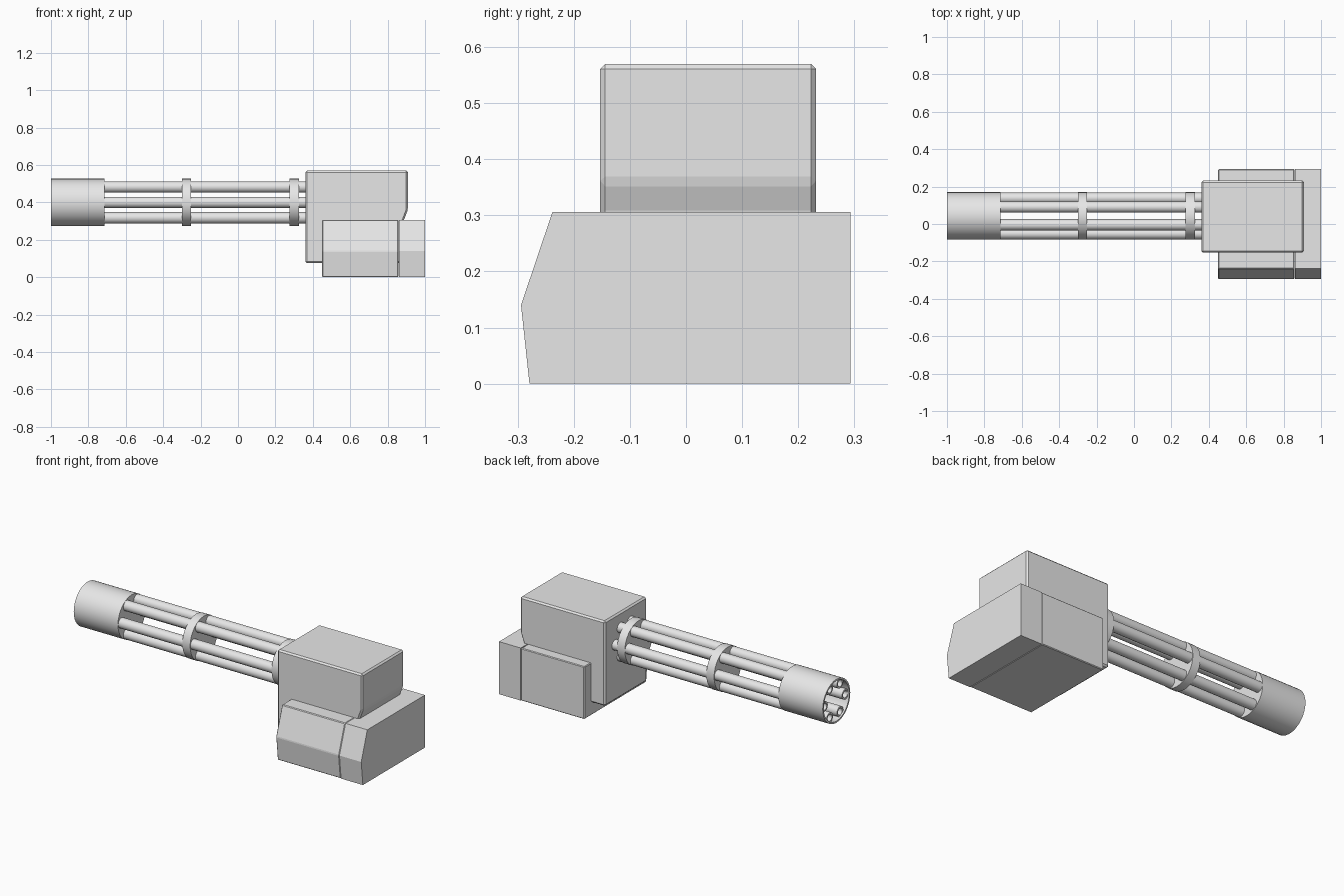
import bpy, bmesh, math

cube = bpy.data.objects.get("Cube")
if cube:
    bpy.data.objects.remove(cube, do_unlink=True)

grey = bpy.data.materials.new("light grey metal")
grey.use_nodes = True
grey.diffuse_color = (0.8, 0.8, 0.8, 1)
grey.node_tree.nodes["Principled BSDF"].inputs["Base Color"].default_value = (0.8, 0.8, 0.8, 1)

AXIS_Y, AXIS_Z = 0.043, 0.4


def finish(name, bm, smooth=False):
    bmesh.ops.recalc_face_normals(bm, faces=bm.faces)
    mesh = bpy.data.meshes.new(name)
    bm.to_mesh(mesh)
    bm.free()
    mesh.materials.append(grey)
    obj = bpy.data.objects.new(name, mesh)
    bpy.context.collection.objects.link(obj)
    if smooth:
        bpy.ops.object.select_all(action="DESELECT")
        bpy.context.view_layer.objects.active = obj
        obj.select_set(True)
        bpy.ops.object.shade_smooth_by_angle(angle=math.radians(35))
    return obj


def prism(name, points, offset, bevel=0):
    """Extrude a closed profile along an offset, with optional bevelled edges."""
    bm = bmesh.new()
    face = bm.faces.new([bm.verts.new(p) for p in points])
    new = bmesh.ops.extrude_face_region(bm, geom=[face])["geom"]
    bmesh.ops.translate(bm, vec=offset, verts=[v for v in new if isinstance(v, bmesh.types.BMVert)])
    if bevel:
        bmesh.ops.bevel(bm, geom=bm.edges[:], offset=bevel, segments=1, affect="EDGES")
    return finish(name, bm)


def lathe(name, profile, sides, y=AXIS_Y, z=AXIS_Z):
    """Turn (x, radius) points around a line parallel to the barrel axis."""
    bm = bmesh.new()
    verts = [bm.verts.new((x, y, z + r)) for x, r in profile]
    edges = [bm.edges.new(pair) for pair in zip(verts, verts[1:])]
    bmesh.ops.spin(bm, geom=verts + edges, cent=(0, y, z), axis=(1, 0, 0),
                   angle=math.tau, steps=sides)
    bmesh.ops.remove_doubles(bm, verts=bm.verts, dist=0.0001)
    return finish(name, bm, smooth=True)


# Muzzle sleeve: open in front, closed behind
lathe("muzzle_sleeve", [(-0.73, 0), (-0.73, 0.117), (-1, 0.117), (-1, 0.127),
                        (-0.715, 0.127), (-0.715, 0)], 32)

# Clamp discs holding the barrels together
for name, x in (("front_clamp", -0.3), ("rear_clamp", 0.275)):
    lathe(name, [(x, 0), (x, 0.127), (x + 0.05, 0.127), (x + 0.05, 0)], 32)

# Six hollow barrels in a ring
for i in range(6):
    a = math.tau * i / 6
    lathe(f"barrel_{i + 1}", [(-0.75, 0), (-0.75, 0.02), (-0.99, 0.02), (-0.99, 0.03), (0.4, 0.03), (0.4, 0)],
          16, AXIS_Y + 0.095 * math.cos(a), AXIS_Z + 0.095 * math.sin(a))

# Receiver housing with a tucked-in lower rear corner
receiver = [(0.36, 0.075), (0.885, 0.075), (0.885, 0.3), (0.908, 0.36), (0.908, 0.57), (0.36, 0.57)]
prism("receiver_housing", [(x, -0.153, z) for x, z in receiver], (0, 0.385, 0), 0.009)

# Base: bevelled main block and a plain end block sharing one side profile
base = [(-0.238, 0.306), (0.293, 0.306), (0.293, 0), (-0.279, 0), (-0.294, 0.14)]
prism("base_block", [(0.45, y, z) for y, z in base], (0.408, 0, 0), 0.004)
prism("base_end_block", [(0.86, y, z) for y, z in base], (0.14, 0, 0))
